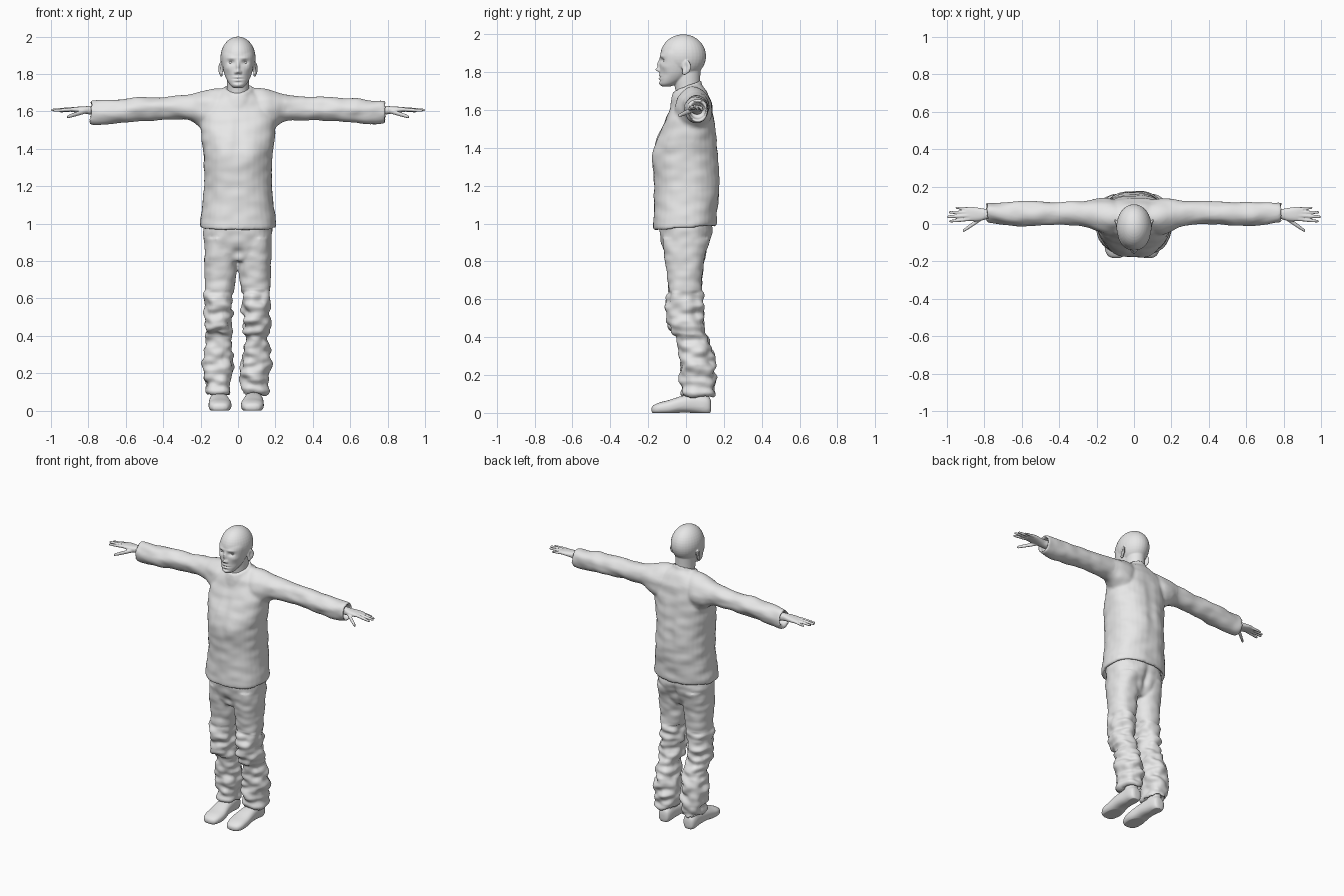
import bpy, bmesh, math
from mathutils import Vector, Matrix, noise

cube = bpy.data.objects.get("Cube")
if cube:
    bpy.data.objects.remove(cube, do_unlink=True)

grey = bpy.data.materials.new("plain_grey")
grey.use_nodes = True
grey.diffuse_color = (0.8, 0.8, 0.8, 1)
grey.node_tree.nodes["Principled BSDF"].inputs["Base Color"].default_value = (0.8, 0.8, 0.8, 1)


def spline(rings, steps):
    """Pass a smooth curve through the rings."""
    out = []
    for i in range(len(rings) - 1):
        a, b, c, d = (rings[min(max(i + k, 0), len(rings) - 1)] for k in (-1, 0, 1, 2))
        for s in range(steps):
            t = s / steps
            out.append([q + t * (r - p + t * (2 * p - 5 * q + 4 * r - w + t * (3 * (q - r) + w - p))) / 2
                        for p, q, r, w in zip(a, b, c, d)])
    return out + [list(rings[-1])]


def loft(bm, axis, rings, side=1, power=2.0, tilt=0.0, steps=4, n=32):
    """Closed skin over rings (position, low u, high u, low v, high v)."""
    loops = []
    for t, u0, u1, v0, v1 in spline(rings, steps):
        loop = []
        for k in range(n):
            a = math.tau * k / n
            c, s = math.cos(a), math.sin(a)
            u = (u0 + u1) / 2 + (u1 - u0) / 2 * math.copysign(abs(c) ** (2 / power), c)
            v = (v0 + v1) / 2 + (v1 - v0) / 2 * math.copysign(abs(s) ** (2 / power), s)
            co = {"x": (t, u, v), "y": (u, t, v), "z": (u, v, t + tilt * v)}[axis]
            loop.append(bm.verts.new((co[0] * side, co[1], co[2])))
        loops.append(loop)
    faces = [bm.faces.new((p[k], p[(k + 1) % n], q[(k + 1) % n], q[k]))
             for p, q in zip(loops, loops[1:]) for k in range(n)]
    faces += [bm.faces.new(loops[0]), bm.faces.new(loops[-1])]
    bmesh.ops.recalc_face_normals(bm, faces=faces)


def upright(rings):
    """Rings (z, half width, front, back) centred on the body."""
    return [(z, -w, w, f, b) for z, w, f, b in rings]


def ball(bm, centre, radii, turn=0.0):
    m = Matrix.Translation(centre) @ Matrix.Rotation(turn, 4, "Z") @ Matrix.Diagonal((*radii, 1))
    bmesh.ops.create_uvsphere(bm, u_segments=32, v_segments=20, radius=1, matrix=m)


def finish(name, bm, voxel=None, smooth=2):
    """Make an object; with a voxel size its pieces fuse into one skin."""
    mesh = bpy.data.meshes.new(name)
    bm.to_mesh(mesh)
    bm.free()
    obj = bpy.data.objects.new(name, mesh)
    bpy.context.collection.objects.link(obj)
    if voxel:
        fuse = obj.modifiers.new("fuse", "REMESH")
        fuse.mode, fuse.voxel_size = "VOXEL", voxel
        soft = obj.modifiers.new("soften", "SMOOTH")
        soft.factor, soft.iterations = 0.5, smooth
        graph = bpy.context.evaluated_depsgraph_get()
        graph.update()
        mesh = bpy.data.meshes.new_from_object(obj.evaluated_get(graph))
        obj.modifiers.clear()
        obj.data = mesh
        mesh.name = name
    mesh.materials.clear()
    mesh.materials.append(grey)
    mesh.shade_smooth()
    return obj


def sculpt(obj, centre, radius, offset):
    """Push a soft spot, the same on both sides."""
    for v in obj.data.vertices:
        side = 1 if v.co.x >= 0 else -1
        p = (abs(v.co.x), v.co.y, v.co.z)
        w = math.exp(-sum(((a - c) / r) ** 2 for a, c, r in zip(p, centre, radius)))
        v.co += Vector((offset[0] * side, offset[1], offset[2])) * w


def wrinkle(obj, amount, scale):
    """Cloth folds; amount depends on the point."""
    moves = [v.normal * amount(v.co) * noise.noise(Vector((v.co.x * scale, v.co.y * scale, v.co.z * scale * 1.7)))
             for v in obj.data.vertices]
    for v, m in zip(obj.data.vertices, moves):
        v.co += m


def lean(obj):
    """The stance shifts a little towards the feet."""
    for v in obj.data.vertices:
        v.co.x -= 0.01 * max(0, 1 - v.co.z / 0.9)


# Sweater: hollow hem, body, collar and sleeves with hollow cuffs
bm = bmesh.new()
loft(bm, "z", upright([
    (1.03, .17, -.14, .13), (.985, .185, -.152, .142), (.978, .2, -.168, .155), (1, .206, -.173, .162),
    (1.06, .196, -.17, .166), (1.2, .182, -.168, .178), (1.35, .183, -.176, .17), (1.45, .195, -.157, .16),
    (1.55, .2, -.115, .15), (1.63, .18, -.078, .135), (1.69, .12, -.055, .11), (1.72, .07, -.04, .09)]),
    power=2.3, tilt=.08)
loft(bm, "z", upright([
    (1.62, .1, -.085, .1), (1.69, .085, -.077, .088), (1.725, .074, -.07, .08),
    (1.72, .06, -.055, .065), (1.69, .05, -.045, .055)]), tilt=.4)
for s in (1, -1):
    loft(bm, "x", [
        (.03, -.03, .1, 1.48, 1.73), (.13, -.06, .135, 1.47, 1.72), (.2, -.04, .135, 1.51, 1.705),
        (.26, -.015, .127, 1.55, 1.69), (.4, 0, .12, 1.552, 1.677), (.6, -.012, .12, 1.542, 1.67),
        (.74, .002, .116, 1.532, 1.66), (.788, .008, .116, 1.536, 1.656),
        (.785, .022, .102, 1.55, 1.642), (.74, .025, .1, 1.555, 1.64)], side=s)
sweater = finish("sweater", bm, .009, 4)
sculpt(sweater, (.08, -.17, 1.36), (.06, .06, .06), (0, -.008, 0))
sculpt(sweater, (0, -.12, 1.5), (.025, .08, .1), (0, .006, 0))
sculpt(sweater, (0, .17, 1.4), (.03, .06, .2), (0, -.006, 0))
wrinkle(sweater, lambda p: .009 if abs(p.x) > .25 else .006, 11)

# Trousers: hips, two legs and loose folds below the knee
bm = bmesh.new()
loft(bm, "z", upright([
    (.8, .1, -.09, .07), (.84, .165, -.115, .1), (.9, .18, -.13, .12),
    (.96, .183, -.14, .14), (1.04, .172, -.14, .13)]), power=2.4)
for s in (1, -1):
    loft(bm, "z", [
        (.12, .05, .145, .01, .125), (.09, .045, .15, -.01, .14), (.1, .034, .162, -.02, .15),
        (.2, .022, .176, -.03, .155), (.3, .022, .174, -.034, .145), (.37, .035, .165, -.04, .125),
        (.405, .038, .165, -.048, .112), (.425, .03, .172, -.078, .1), (.5, .03, .172, -.1, .09),
        (.6, .024, .174, -.102, .086), (.64, .02, .174, -.094, .086), (.72, .008, .178, -.097, .086),
        (.82, .003, .18, -.112, .1), (.92, .005, .178, -.125, .12)], side=s, power=2.3)
trousers = finish("trousers", bm, .008, 4)
sculpt(trousers, (0, -.1, .85), (.03, .06, .03), (0, .015, 0))
sculpt(trousers, (0, .12, .9), (.02, .06, .08), (0, -.015, 0))
sculpt(trousers, (.1, .12, .9), (.05, .06, .05), (0, .006, 0))
wrinkle(trousers, lambda p: .022 if p.z < .64 else .006, 14)
lean(trousers)

# Shoes with flat soles and ankles
for s, label in ((1, "left"), (-1, "right")):
    bm = bmesh.new()
    loft(bm, "y", [
        (-.183, .07, .1, .01, .025), (-.172, .045, .128, -.004, .04), (-.14, .03, .145, -.008, .055),
        (-.09, .025, .148, -.008, .068), (-.02, .037, .145, .002, .09), (.05, .045, .14, -.002, .1),
        (.1, .05, .138, -.008, .095), (.126, .06, .128, -.004, .08), (.133, .08, .11, .02, .05)],
        side=s, power=2.5)
    loft(bm, "z", [(.05, .052, .136, .02, .12), (.1, .056, .132, .03, .118), (.18, .058, .13, .03, .115)], side=s)
    shoe = finish(label + "_shoe", bm, .006, 3)
    for v in shoe.data.vertices:
        v.co.z = max(v.co.z, 0)
    lean(shoe)

# Hands: wrist and palm, four fingers and a thumb
for s, label in ((1, "left"), (-1, "right")):
    bm = bmesh.new()
    loft(bm, "x", [
        (.72, .03, .09, 1.575, 1.63), (.78, .028, .08, 1.582, 1.63), (.82, .017, .085, 1.588, 1.627),
        (.87, .015, .092, 1.595, 1.624), (.905, .018, .088, 1.6, 1.619)], side=s, power=2.4)
    for root, tip, r in (
            ((.88, .026, 1.611), (.988, .014, 1.604), .009), ((.88, .045, 1.613), (1, .038, 1.607), .0095),
            ((.88, .063, 1.612), (.99, .062, 1.605), .009), ((.87, .08, 1.609), (.955, .087, 1.6), .008),
            ((.81, .035, 1.603), (.915, -.038, 1.57), .012)):
        path = [Vector(root).lerp(Vector(tip), t) for t in (0, .5, .93, 1)]
        loft(bm, "x", [(p.x, p.y - q, p.y + q, p.z - q, p.z + q)
                       for p, q in zip(path, (r * 1.1, r, r * .75, r * .3))], side=s, n=16)
    finish(label + "_hand", bm, .004, 2)

# Head: skull, face and jaw, neck and ears
bm = bmesh.new()
ball(bm, (0, -.015, 1.885), (.094, .121, .115))
loft(bm, "z", upright([
    (1.725, .022, -.128, -.08), (1.738, .04, -.138, -.05), (1.765, .058, -.14, 0), (1.8, .073, -.139, .03),
    (1.85, .084, -.139, .05), (1.9, .088, -.134, .06), (1.94, .075, -.11, .05)]), power=2.15)
loft(bm, "z", upright([(1.62, .068, -.055, .085), (1.7, .06, -.056, .075), (1.77, .06, -.065, .075),
                       (1.85, .06, -.06, .08)]))
for s in (1, -1):
    ball(bm, (.093 * s, .002, 1.828), (.009, .026, .036), -.35 * s)
    ball(bm, (.09 * s, -.008, 1.8), (.008, .013, .016), -.2 * s)
head = finish("head", bm, .004, 5)
for x, z, rx, rz, push in (
        (.037, 1.862, .018, .012, .013),    # eye sockets
        (.035, 1.885, .025, .008, -.004),   # brows
        (0, 1.84, .009, .024, -.014),       # nose bridge
        (0, 1.813, .011, .01, -.02),        # nose tip
        (.013, 1.808, .007, .008, -.009),   # nostrils
        (0, 1.783, .022, .005, -.005),      # upper lip
        (0, 1.774, .025, .003, .006),       # mouth line
        (0, 1.766, .018, .005, -.005),      # lower lip
        (0, 1.754, .02, .005, .005),        # fold under the lip
        (0, 1.74, .02, .01, -.005),         # chin
        (.06, 1.83, .018, .014, -.004),     # cheekbones
        (.055, 1.79, .02, .02, .005)):      # cheeks
    sculpt(head, (x, -.13, z), (rx, .06, rz), (0, push, 0))
sculpt(head, (.104, -.002, 1.832), (.02, .011, .02), (-.007, 0, 0))

# Eyes
for s, label in ((1, "left"), (-1, "right")):
    bm = bmesh.new()
    ball(bm, (.037 * s, -.109, 1.862), (.014, .012, .009))
    finish(label + "_eye", bm)
